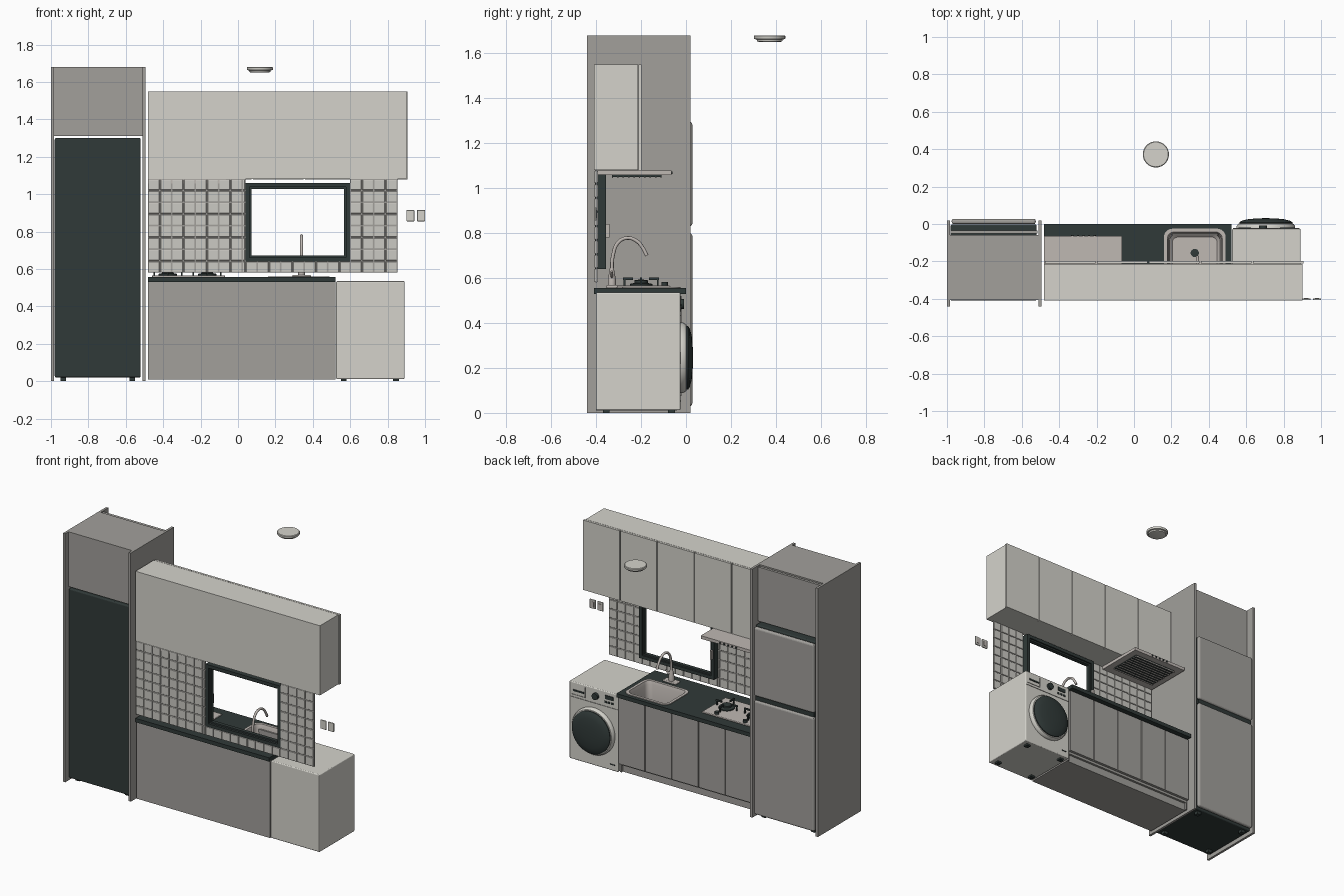
import bpy, bmesh, math

cube = bpy.data.objects.get("Cube")
if cube:
    bpy.data.objects.remove(cube)


def material(name, r, g, b):
    m = bpy.data.materials.new(name)
    m.use_nodes = True
    m.diffuse_color = (r, g, b, 1)
    m.node_tree.nodes["Principled BSDF"].inputs["Base Color"].default_value = (r, g, b, 1)
    return m


cream = material("cream", .66, .65, .60)
grey = material("warm grey", .36, .35, .33)
dark = material("dark slate", .03, .042, .04)
steel = material("brushed steel", .52, .48, .45)
tile = material("tile", .60, .59, .55)


def finish(name, bm, mat, bevel=0, smooth=False):
    bmesh.ops.recalc_face_normals(bm, faces=bm.faces)
    mesh = bpy.data.meshes.new(name)
    bm.to_mesh(mesh)
    bm.free()
    mesh.materials.append(mat)
    ob = bpy.data.objects.new(name, mesh)
    bpy.context.collection.objects.link(ob)
    if bevel:
        mod = ob.modifiers.new("soft edges", "BEVEL")
        mod.width = bevel
        mod.segments = 3
    if smooth:
        bpy.ops.object.select_all(action="DESELECT")
        ob.select_set(True)
        bpy.context.view_layer.objects.active = ob
        bpy.ops.object.shade_smooth_by_angle(angle=math.radians(35))
    return ob


def boxes(name, mat, *spans, bevel=0):
    """One object from boxes given as (x0, x1, y0, y1, z0, z1)."""
    bm = bmesh.new()
    for x0, x1, y0, y1, z0, z1 in spans:
        verts = bmesh.ops.create_cube(bm, size=1)["verts"]
        for v in verts:
            v.co = (x1 if v.co.x > 0 else x0, y1 if v.co.y > 0 else y0, z1 if v.co.z > 0 else z0)
    return finish(name, bm, mat, bevel)


def skin(bm, rings):
    """Join equal rings of points and cap both ends."""
    rings = [[bm.verts.new(p) for p in ring] for ring in rings]
    n = len(rings[0])
    for a, b in zip(rings, rings[1:]):
        for i in range(n):
            j = (i + 1) % n
            bm.faces.new((a[i], a[j], b[j], b[i]))
    bm.faces.new(rings[0])
    bm.faces.new(rings[-1])


def lathe(name, mat, centre, profile, axis="z", n=32):
    """Turned part; the profile is (radius, offset along the axis)."""
    bm = bmesh.new()
    cx, cy, cz = centre
    rings = []
    for r, h in profile:
        ring = []
        for i in range(n):
            a = math.tau * i / n
            u, v = r * math.cos(a), r * math.sin(a)
            ring.append((cx + u, cy + v, cz + h) if axis == "z" else (cx + u, cy + h, cz + v))
        rings.append(ring)
    skin(bm, rings)
    return finish(name, bm, mat, smooth=True)


def disc(name, mat, centre, r, h, axis="z", n=24):
    return lathe(name, mat, centre, [(r, 0), (r, h)], axis, n)


def tube(name, mat, points, radius):
    curve = bpy.data.curves.new(name, "CURVE")
    curve.dimensions = "3D"
    curve.bevel_depth = radius
    curve.use_fill_caps = True
    spline = curve.splines.new("BEZIER")
    spline.bezier_points.add(len(points) - 1)
    for bp, p in zip(spline.bezier_points, points):
        bp.co = p
        bp.handle_left_type = bp.handle_right_type = "AUTO"
    curve.materials.append(mat)
    ob = bpy.data.objects.new(name, curve)
    bpy.context.collection.objects.link(ob)


def doors(name, mat, x0, x1, count, y0, y1, z0, z1, gap=.003):
    w = (x1 - x0) / count
    boxes(name, mat, *[(x0 + i * w + gap, x0 + (i + 1) * w - gap, y0, y1, z0, z1) for i in range(count)])


# Tall housing with the refrigerator
for side, x in (("right", -1), ("left", -.51)):
    boxes(side + "_tall_panel", grey, (x, x + .016, -.44, .02, 0, 1.68))
boxes("top_cabinet", grey, (-.984, -.51, -.405, -.06, 1.31, 1.68))
boxes("top_cabinet_door", grey, (-.98, -.515, -.052, -.035, 1.31, 1.675))
boxes("fridge_body", dark, (-.98, -.52, -.41, -.002, .02, 1.30), bevel=.008)
for part, z0, z1 in (("lower", .03, .80), ("upper", .83, 1.295)):
    boxes("fridge_door_" + part, grey, (-.975, -.525, 0, .028, z0, z1), bevel=.012)
boxes("fridge_handle_channel", dark, (-.97, -.53, 0, .016, .80, .83))
boxes("fridge_feet", dark, *[(x, x + .03, y, y + .03, 0, .02) for x in (-.95, -.58) for y in (-.38, -.05)])

# Wall cabinets
boxes("wall_cabinet", cream, (-.48, .90, -.41, -.214, 1.08, 1.55))
doors("wall_cabinet_doors", cream, -.48, .91, 5, -.212, -.197, 1.078, 1.55)

# Extractor hood
boxes("hood", steel, (-.48, -.065, -.405, -.065, 1.058, 1.079))
boxes("hood_grille", dark, (-.43, -.11, -.33, -.11, 1.05, 1.058))
boxes("hood_slats", steel, *[(-.43, -.11, y, y + .006, 1.045, 1.051)
                             for y in [-.33 + i * .024 for i in range(10)]])
for i in range(5):
    disc("hood_button", dark, (-.33 + i * .03, -.065, 1.069), .006, .005, "y", 12)

# Base cabinet, open inside so that the sink fits
boxes("base_carcass", grey,
      (-.48, .52, -.40, -.39, .01, .53), (-.48, -.47, -.39, -.04, .01, .53),
      (.51, .52, -.39, -.04, .01, .53), (-.47, .51, -.39, -.04, .06, .07),
      (-.47, .51, -.06, -.04, .07, .53))
boxes("kickboard", grey, (-.48, .52, -.40, -.055, .01, .06))
doors("base_doors", grey, -.48, .52, 5, -.038, -.02, .075, .52)

# Worktop around the sink opening
SX, SY, HW, HD = .325, -.155, .165, .13
left, right, back, front = SX - HW + .014, SX + HW - .014, SY - HD + .014, SY + HD - .014
boxes("worktop", dark,
      (-.48, left, -.41, 0, .53, .556), (right, .52, -.41, 0, .53, .556),
      (left, right, -.41, back, .53, .556), (left, right, front, 0, .53, .556))


def rounded_ring(inset, z, radius):
    pts = []
    for q, (sx, sy) in enumerate(((1, 1), (-1, 1), (-1, -1), (1, -1))):
        for k in range(7):
            a = math.pi / 2 * (q + k / 6)
            pts.append((SX + sx * (HW - inset - radius) + radius * math.cos(a),
                        SY + sy * (HD - inset - radius) + radius * math.sin(a), z))
    return pts


bm = bmesh.new()
skin(bm, [rounded_ring(*ring) for ring in (
    (.02, .54, .035), (0, .556, .045), (0, .561, .045), (.018, .561, .035),
    (.024, .54, .035), (.03, .44, .035), (.045, .425, .03))])
bm.faces.ensure_lookup_table()
bm.faces.remove(bm.faces[-2])  # open underside
finish("sink_basin", bm, steel, smooth=True)
lathe("sink_drain", dark, (SX, SY, .425), [(.022, 0), (.022, .003), (.012, .004)])

# Tap
boxes("tap_plate", steel, (.29, .39, -.355, -.305, .556, .568), bevel=.005)
lathe("tap_base", steel, (.34, -.33, .565), [(.018, 0), (.018, .03), (.012, .06), (.009, .08)])
tube("tap_spout", steel, [(.34, y, z) for y, z in (
    (-.33, .62), (-.325, .70), (-.30, .76), (-.262, .778), (-.22, .765), (-.19, .73), (-.175, .70))], .008)
tube("tap_lever", steel, [(.34, -.33, .60), (.365, -.33, .61), (.385, -.33, .63)], .005)

# Hob
boxes("hob_plate", steel, (-.46, -.07, -.32, -.07, .556, .566), bevel=.004)
for x in (-.375, -.165):
    lathe("burner", dark, (x, -.20, .566), [(.05, 0), (.05, .008), (.03, .012), (.03, .024), (.01, .027)])
    arms = []
    for s in (-1, 1):
        arms += [(x + s * .035, x + s * .08, -.204, -.196, .592, .603),
                 (x - .004, x + .004, -.20 + s * .035, -.20 + s * .08, .592, .603),
                 (x + s * .07, x + s * .078, -.204, -.196, .566, .595),
                 (x - .004, x + .004, -.20 + s * .07, -.20 + s * .078, .566, .595)]
    boxes("pan_support", dark, *arms)
    disc("hob_knob", dark, (x, -.095, .566), .014, .016)

# Washing machine
boxes("washer_body", cream, (.525, .89, -.40, -.025, .012, .535), bevel=.006)
boxes("washer_feet", dark, *[(x, x + .03, y, y + .03, 0, .014) for x in (.55, .83) for y in (-.37, -.08)])
WASHER = (.705, -.025, .245)
lathe("washer_door_ring", cream, WASHER, [(.157, 0), (.157, .012), (.148, .026), (.138, .028)], "y", 48)
lathe("washer_door_glass", dark, WASHER,
      [(.142, .02), (.142, .034), (.13, .042), (.10, .05), (.05, .055), (.01, .056)], "y", 48)
boxes("washer_panel_seam", grey, (.53, .885, -.026, -.022, .432, .435))
boxes("washer_drawer", grey, (.77, .875, -.026, -.022, .45, .453), (.77, .773, -.026, -.022, .45, .52))
boxes("washer_controls", dark, (.78, .86, -.026, -.020, .475, .485), (.56, .62, -.026, -.020, .485, .51),
      *[(x, x + .015, -.026, -.020, .458, .47) for x in (.56, .585, .61)], (.55, .585, -.026, -.022, .05, .056))
disc("washer_dial", dark, (.69, -.026, .485), .022, .018, "y")

# Tiled splashback around the window
regions = ((-.48, .04, .58, 1.08), (.60, .852, .58, 1.08), (.04, .60, .58, .642))
PITCH = .0628
tiles = []
for x0, x1, z0, z1 in regions:
    for i in range(math.ceil((x1 - x0) / PITCH - .1)):
        for k in range(math.ceil((z1 - z0) / PITCH - .1)):
            a, b = x0 + i * PITCH, z0 + k * PITCH
            tiles.append((a + .003, min(a + PITCH, x1) - .003, -.408, -.392,
                          b + .003, min(b + PITCH, z1) - .003))
boxes("wall_tiles", tile, *tiles, bevel=.003)
boxes("tile_grout", grey, *[(a, b, -.402, -.397, c, d) for a, b, c, d in regions])


# Window
def frame(name, mat, x0, x1, y0, y1, z0, z1, w):
    boxes(name, mat, (x0, x0 + w, y0, y1, z0, z1), (x1 - w, x1, y0, y1, z0, z1),
          (x0 + w, x1 - w, y0, y1, z0, z0 + w), (x0 + w, x1 - w, y0, y1, z1 - w, z1))


frame("window_frame", dark, .04, .60, -.405, -.355, .64, 1.06, .022)
frame("window_sash", dark, .06, .58, -.39, -.365, .66, 1.04, .012)
boxes("window_handle", steel, (.048, .06, -.355, -.34, .78, .84))

# Wall sockets
for x in (.90, .957):
    boxes("wall_socket", cream, (x, x + .043, -.407, -.398, .855, .915), bevel=.003)
    boxes("socket_insert", steel, (x + .01, x + .033, -.398, -.395, .868, .902))

# Ceiling lamp
lathe("ceiling_lamp", cream, (.117, .372, 1.65),
      [(.045, 0), (.056, .003), (.058, .012), (.068, .013), (.07, .017), (.07, .027), (.066, .03)])
